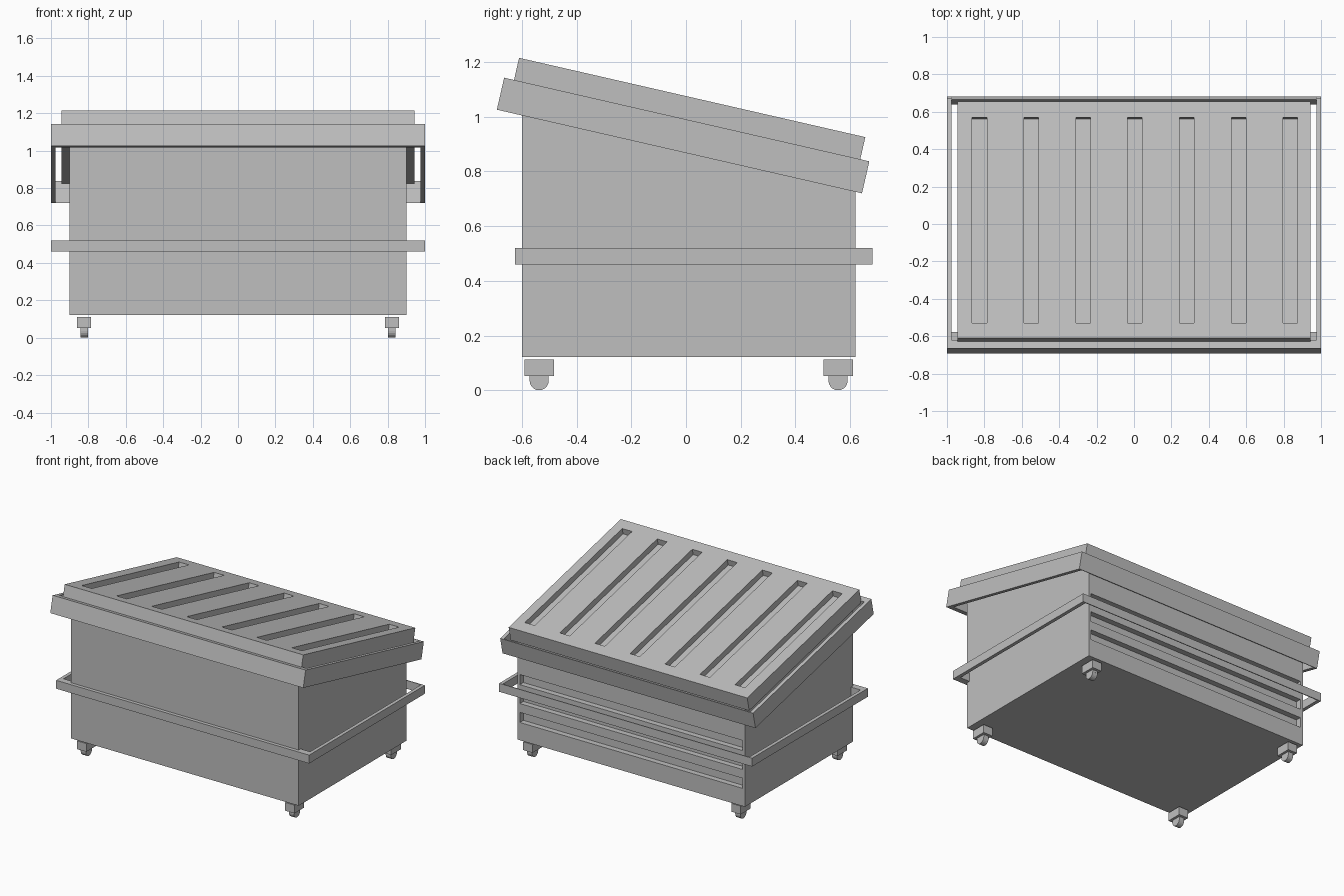
import bpy, bmesh, math
from mathutils import Matrix, Vector

if "Cube" in bpy.data.objects:
    bpy.data.objects.remove(bpy.data.objects["Cube"])

grey = bpy.data.materials.new("painted_grey_metal")
grey.diffuse_color = (0.52, 0.52, 0.52, 1)
grey.use_nodes = True
grey.node_tree.nodes["Principled BSDF"].inputs["Base Color"].default_value = grey.diffuse_color


def add_object(name, bm, matrix=Matrix()):
    bmesh.ops.recalc_face_normals(bm, faces=bm.faces[:])
    bm.transform(matrix)
    mesh = bpy.data.meshes.new(name)
    bm.to_mesh(mesh)
    bm.free()
    mesh.materials.append(grey)
    obj = bpy.data.objects.new(name, mesh)
    bpy.context.collection.objects.link(obj)
    return obj


def add_box(bm, x, y, z):
    """Box from (low, high) ranges."""
    centre = Vector((sum(x) / 2, sum(y) / 2, sum(z) / 2))
    size = (x[1] - x[0], y[1] - y[0], z[1] - z[0], 1)
    bmesh.ops.create_cube(bm, size=1, matrix=Matrix.Translation(centre) @ Matrix.Diagonal(size))


def frame(name, outer_x, inner_x, outer_y, inner_y, z, matrix=Matrix()):
    """Open rectangular band with four walls."""
    bm = bmesh.new()
    rings = []
    for hx, y, h in ((outer_x, outer_y, z[0]), (outer_x, outer_y, z[1]),
                     (inner_x, inner_y, z[1]), (inner_x, inner_y, z[0])):
        rings.append([bm.verts.new((sx * hx, y[j], h))
                      for sx, j in ((-1, 0), (1, 0), (1, 1), (-1, 1))])
    for a in range(4):
        for i in range(4):
            r, s, k = rings[a], rings[(a + 1) % 4], (i + 1) % 4
            bm.faces.new((r[i], r[k], s[k], s[i]))
    return add_object(name, bm, matrix)


def carve(obj, boxes, matrix=Matrix()):
    """Cut box-shaped recesses, then remove the cutter."""
    bm = bmesh.new()
    for b in boxes:
        add_box(bm, *b)
    cutter = add_object("recess_cutter", bm, matrix)
    cutter.hide_render = True
    mod = obj.modifiers.new("recesses", 'BOOLEAN')
    mod.operation, mod.solver, mod.object = 'DIFFERENCE', 'EXACT', cutter
    dg = bpy.context.evaluated_depsgraph_get()
    mesh = bpy.data.meshes.new_from_object(obj.evaluated_get(dg))
    obj.modifiers.clear()
    obj.data = mesh
    bpy.data.objects.remove(cutter)


# Sloped local frame of the lid, starting at the rim's front top edge
slope = Matrix.Translation((0, -0.665, 1.143)) @ Matrix.Rotation(-math.radians(12.9), 4, 'X')

# Bin body: side profile extruded across the width, with three long rear recesses
bm = bmesh.new()
profile = [(-0.6, 0.122), (0.62, 0.122), (0.62, 0.83), (-0.6, 1.109)]
side = bm.faces.new([bm.verts.new((-0.9, y, z)) for y, z in profile])
ext = bmesh.ops.extrude_face_region(bm, geom=[side])
bmesh.ops.translate(bm, vec=(1.8, 0, 0),
                    verts=[v for v in ext["geom"] if isinstance(v, bmesh.types.BMVert)])
body = add_object("bin_body", bm)
carve(body, [((-0.88, 0.88), (0.58, 0.7), (z - 0.036, z + 0.036)) for z in (0.285, 0.42, 0.555)])

# Belt around the body and rim around the lid
frame("belt_rail", 1.0, 0.975, (-0.625, 0.682), (-0.578, 0.676), (0.46, 0.52))
frame("lid_rim", 1.0, 0.975, (0, 1.37), (0.045, 1.364), (-0.12, 0), slope)

# Sloped lid with seven long grooves
bm = bmesh.new()
add_box(bm, (-0.943, 0.943), (0.037, 1.336), (-0.02, 0.083))
lid = add_object("lid", bm, slope)
carve(lid, [((x - 0.039, x + 0.039), (0.12, 1.248), (0.04, 0.2))
            for x in (0.005 + 0.277 * i for i in range(-3, 4))], slope)

# Casters: bracket block and wheel at each corner
for sx, side_name in ((-1, "left"), (1, "right")):
    for y, end_name in ((-0.537, "front"), (0.556, "rear")):
        x = sx * 0.823
        bm = bmesh.new()
        add_box(bm, (x - 0.037, x + 0.037), (y - 0.054, y + 0.054), (0.053, 0.112))
        add_object(f"caster_bracket_{end_name}_{side_name}", bm)
        bm = bmesh.new()
        bmesh.ops.create_cone(bm, cap_ends=True, segments=20, radius1=0.035, radius2=0.035,
                              depth=0.04, matrix=Matrix.Translation((x, y, 0.035))
                              @ Matrix.Rotation(math.pi / 2, 4, 'Y'))
        # fork stub between wheel and bracket
        add_box(bm, (x - 0.02, x + 0.02), (y - 0.035, y + 0.035), (0.036, 0.056))
        add_object(f"caster_wheel_{end_name}_{side_name}", bm)
